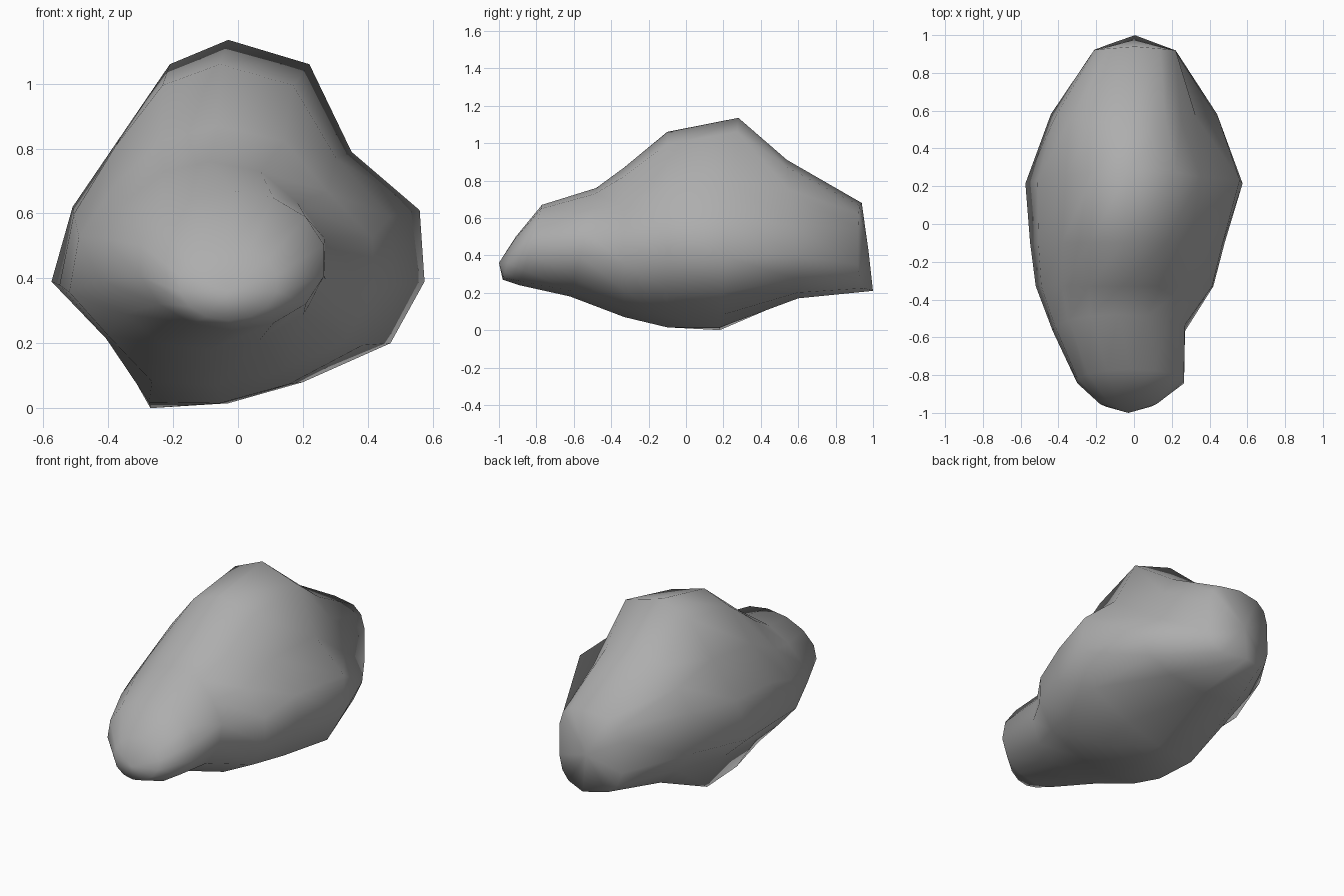
import bpy, bmesh, math

if "Cube" in bpy.data.objects:
    bpy.data.objects.remove(bpy.data.objects["Cube"])

# Widest cross-section (x, z), clockwise from the crest
BODY = [(-.03, 1.135), (.22, 1.06), (.35, .79), (.56, .61), (.575, .39), (.47, .2), (.2, .08),
        (-.03, .015), (-.27, 0), (-.4, .23), (-.575, .39), (-.51, .62), (-.36, .84), (-.21, 1.06)]
N = len(BODY)

# Rounded cross-section used towards both ends; lower power is boxier
def rounded(i, power):
    a = 2 * math.pi * i / N
    f = lambda v: math.copysign(abs(v) ** power, v)
    return f(math.sin(a)), f(math.cos(a))

# Stations: y, left, right, bottom, top, share of BODY, backward lean
STATIONS = [
    (-.945, -.18, .12, .27, .5, 0, .035),
    (-.83, -.3, .265, .24, .67, 0, .06),
    (-.55, -.43, .27, .18, .76, .25, .07),
    (-.33, -.52, .42, .07, .87, .55, 0),
    (-.1, -.55, .48, .015, 1.06, .75, 0),
    (.23, -.575, .575, 0, 1.135, 1, .05),
    (.57, -.44, .44, .17, .91, .4, -.03),
    (.92, -.21, .22, .21, .68, 0, 0),
]

def remap(vals, lo, hi):
    a, b = min(vals), max(vals)
    return [lo + (v - a) / (b - a) * (hi - lo) for v in vals]

bm = bmesh.new()
rings = []
for y, xl, xr, zb, zt, mix, lean in STATIONS:
    pts = []
    for i, (bx, bz) in enumerate(BODY):
        ex, ez = rounded(i, .6 if y > .5 else 1)
        pts.append((ex + (bx / .575 - ex) * mix, ez + (bz / .5675 - 1 - ez) * mix))
    xs = remap([p[0] for p in pts], xl, xr)
    zs = remap([p[1] for p in pts], zb, zt)
    mid, half = (zb + zt) / 2, (zt - zb) / 2
    rings.append([bm.verts.new((x, y + lean * (z - mid) / half, z)) for x, z in zip(xs, zs)])

# Hollow behind the right-hand bulge
for i, x, z in ((1, .17, .87), (2, .25, .75), (3, .33, .56)):
    rings[-2][i].co.x, rings[-2][i].co.z = x, z

# Tail edge bows backward, most at its foot
for v in rings[-1]:
    bow = max(0, 1 - abs(v.co.x) / .22)
    v.co.y += bow * (.08 - .06 * (v.co.z - .22) / .46)

# Skin between stations
for a, b in zip(rings, rings[1:]):
    for i in range(N):
        j = (i + 1) % N
        bm.faces.new((a[i], a[j], b[j], b[i]))

# Close the nose and the tail
def cap(ring, co):
    tip = bm.verts.new(co)
    for i in range(N):
        bm.faces.new((ring[i], ring[(i + 1) % N], tip))

cap(rings[0], (-.03, -1, .36))
cap(rings[-1], (0, .975, .43))
bmesh.ops.recalc_face_normals(bm, faces=bm.faces)
for f in bm.faces:
    f.smooth = True
mesh = bpy.data.meshes.new("boulder")
bm.to_mesh(mesh)
bm.free()
bpy.context.collection.objects.link(bpy.data.objects.new("boulder", mesh))

# Mid grey stone
stone = bpy.data.materials.new("stone")
stone.diffuse_color = (.42, .42, .42, 1)
stone.use_nodes = True
stone.node_tree.nodes["Principled BSDF"].inputs["Base Color"].default_value = stone.diffuse_color
mesh.materials.append(stone)
